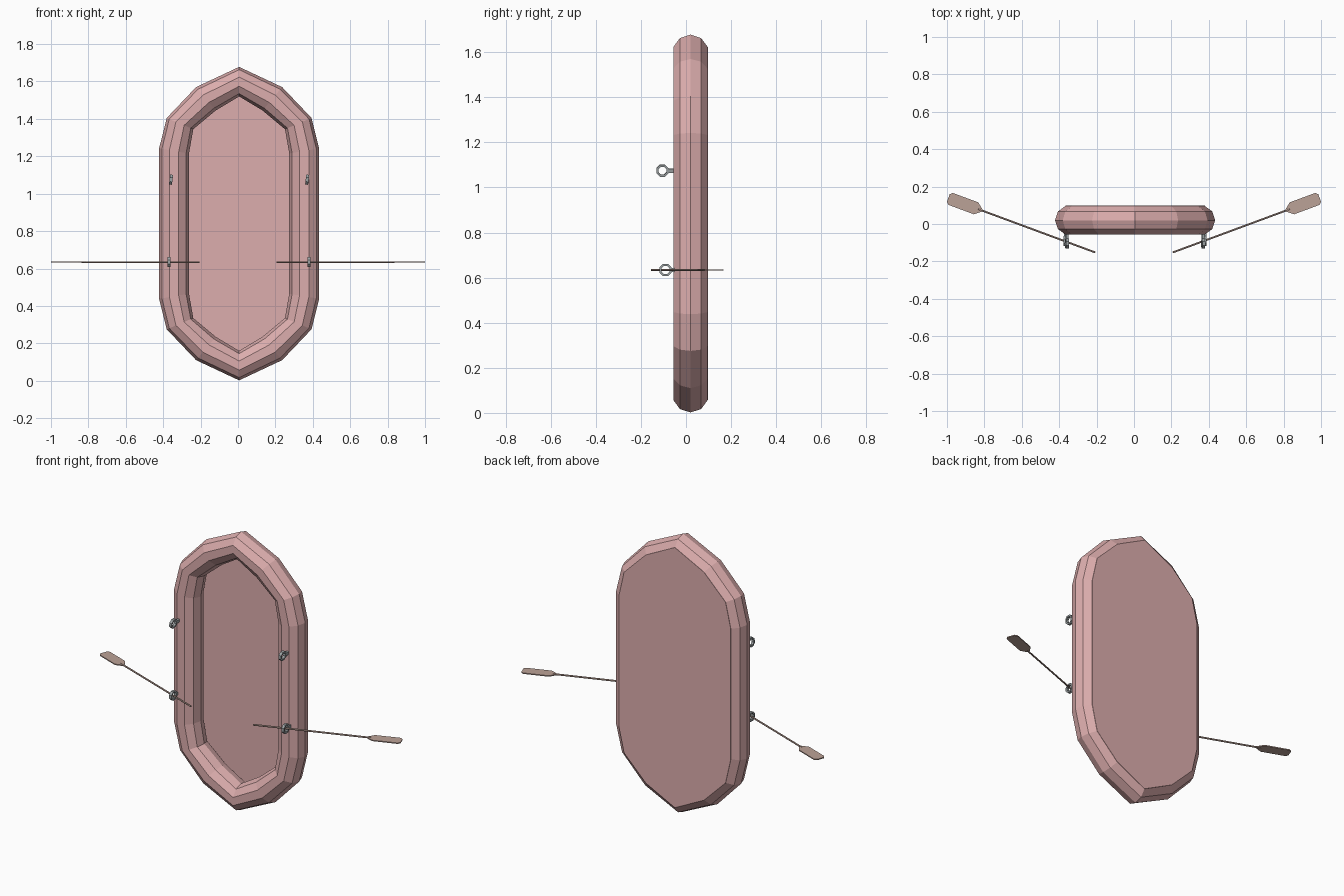
import bpy, bmesh, math
from mathutils import Vector, Matrix

if "Cube" in bpy.data.objects:
    bpy.data.objects.remove(bpy.data.objects["Cube"])


def material(name, rgb):
    m = bpy.data.materials.new(name)
    m.diffuse_color = (*rgb, 1)
    m.use_nodes = True
    m.node_tree.nodes["Principled BSDF"].inputs["Base Color"].default_value = m.diffuse_color
    return m


PINK = material("rubber_pink", (0.72, 0.42, 0.42))
WOOD = material("oar_brown", (0.50, 0.36, 0.31))
GREY = material("metal_grey", (0.33, 0.36, 0.37))


def finish(name, bm, mat):
    bmesh.ops.recalc_face_normals(bm, faces=bm.faces)
    me = bpy.data.meshes.new(name)
    bm.to_mesh(me)
    bm.free()
    ob = bpy.data.objects.new(name, me)
    bpy.context.collection.objects.link(ob)
    me.materials.append(mat)
    return ob


def sweep(bm, rings):
    # closed loop of closed rings
    vs = [[bm.verts.new(p) for p in r] for r in rings]
    n, k = len(vs), len(vs[0])
    for i in range(n):
        for j in range(k):
            a, b = vs[i], vs[(i + 1) % n]
            bm.faces.new((a[j], a[(j + 1) % k], b[(j + 1) % k], b[j]))


def prism(bm, outline, offset):
    a = [bm.verts.new(p) for p in outline]
    b = [bm.verts.new(Vector(p) + Vector(offset)) for p in outline]
    bm.faces.new(a)
    bm.faces.new(b)
    for i in range(len(a)):
        j = (i + 1) % len(a)
        bm.faces.new((a[i], a[j], b[j], b[i]))


# Hull plan: (outer x, outer z, inner x, inner z), z measured from the middle
CX, CZ, CY, R = 0.006, 0.84, 0.02, 0.08
quarter = [(0.0, 0.838, 0.0, 0.68), (0.23, 0.73, 0.125, 0.605),
           (0.387, 0.565, 0.245, 0.505), (0.428, 0.402, 0.268, 0.375)]
half = quarter + [(a, -b, c, -d) for a, b, c, d in reversed(quarter)]
loop = half + [(-a, b, -c, d) for a, b, c, d in reversed(half[1:-1])]

# Inflated ring with ten-sided cross-section
rings = []
for ox, oz, ix, iz in loop:
    o, i = Vector((ox + CX, CY, oz + CZ)), Vector((ix + CX, CY, iz + CZ))
    c, d = (o + i) / 2, (o - i) / 2
    rings.append([c + d * math.cos(t * math.pi / 5)
                  + Vector((0, R * math.sin(t * math.pi / 5), 0)) for t in range(10)])
bm = bmesh.new()
sweep(bm, rings)
finish("inflated_ring", bm, PINK)

# Floor sheet across the back of the ring
bm = bmesh.new()
prism(bm, [(r[2].x, 0.092, r[2].z) for r in rings], (0, 0.006, 0))
finish("floor", bm, PINK)


def oarlock(name, x, y, z, twist):
    # eight-sided eye on a short post
    bm = bmesh.new()
    eye = []
    for k in range(8):
        a = (k + 0.5) * math.pi / 4
        eye.append([Vector((w, r * math.cos(a), r * math.sin(a)))
                    for r, w in ((0.029, -0.008), (0.029, 0.008), (0.019, 0.008), (0.019, -0.008))])
    sweep(bm, eye)
    prism(bm, [(-0.007, 0.024, -0.009), (0.007, 0.024, -0.009),
               (0.007, 0.024, 0.009), (-0.007, 0.024, 0.009)], (0, 0.035, 0))
    bm.transform(Matrix.Translation((x, y, z)) @ Matrix.Rotation(twist, 4, 'Y'))
    finish(name, bm, GREY)


def oar(name, side):
    # built along +X, then angled outward and backward
    bm = bmesh.new()
    bmesh.ops.create_cone(bm, cap_ends=True, segments=6, radius1=0.005, radius2=0.005, depth=0.67,
                          matrix=Matrix.Translation((0.335, 0, 0)) @ Matrix.Rotation(math.pi / 2, 4, 'Y'))
    edge = [(0.645, -0.006), (0.68, -0.034), (0.825, -0.034), (0.838, -0.022),
            (0.838, 0.022), (0.825, 0.034), (0.68, 0.034), (0.645, 0.006)]
    prism(bm, [(u, v, -0.003) for u, v in edge], (0, 0, 0.006))
    bm.transform(Matrix.Diagonal((side, 1, 1, 1)) @ Matrix.Translation((0.207, -0.152, 0.634))
                 @ Matrix.Rotation(math.radians(20.3), 4, 'Z'))
    finish(name, bm, WOOD)


for side, label in ((-1, "left"), (1, "right")):
    oarlock(label + "_upper_oarlock", side * 0.364 + CX, -0.105, 1.075, 0.12)
    oarlock(label + "_lower_oarlock", side * 0.374 + CX, -0.091, 0.634, 0)
    oar(label + "_oar", side)
